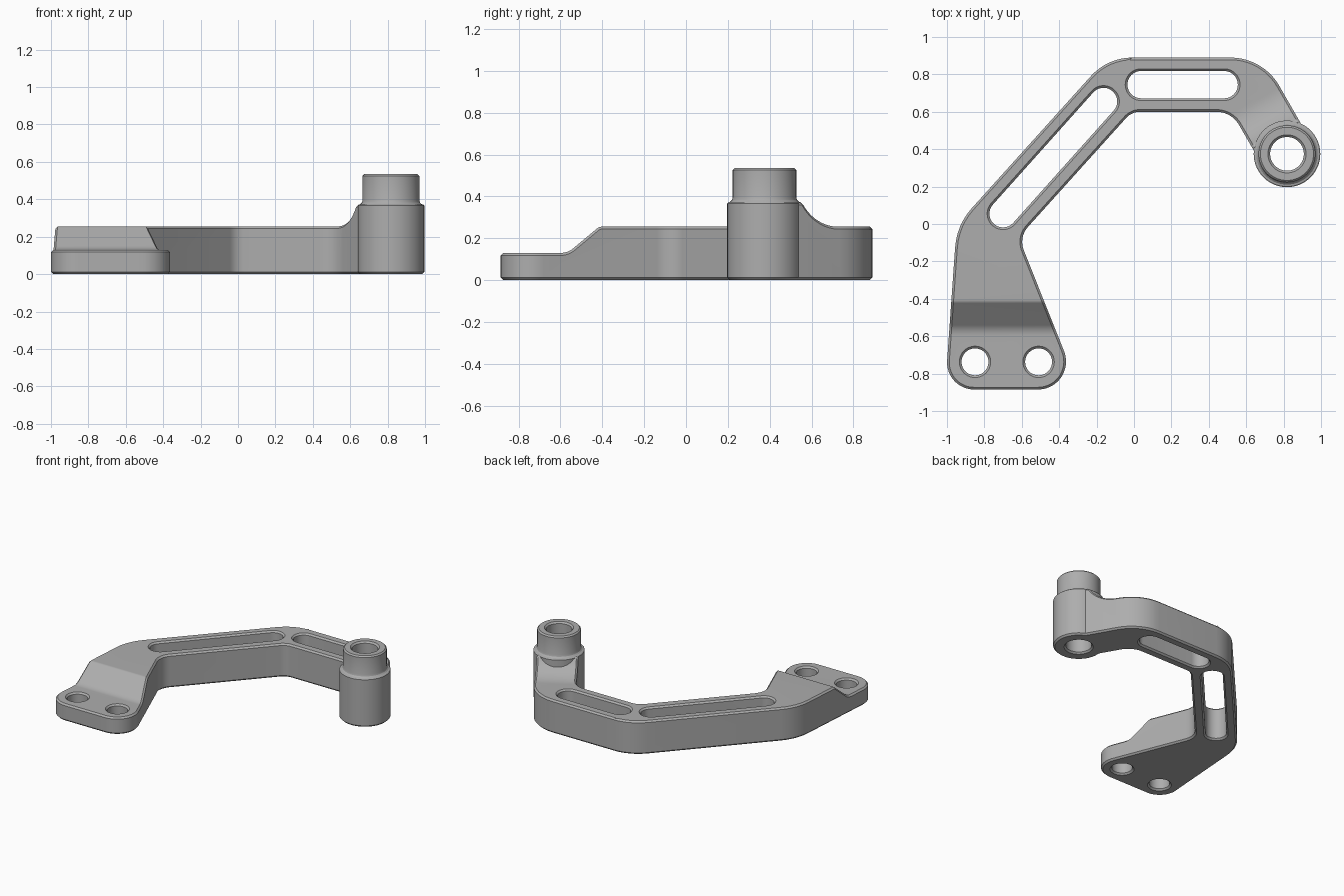
import bpy, bmesh, math
from mathutils import Vector

if "Cube" in bpy.data.objects:
    bpy.data.objects.remove(bpy.data.objects["Cube"])

grey = bpy.data.materials.new("satin grey")
grey.use_nodes = True
GREY = (0.42, 0.42, 0.42, 1)
grey.diffuse_color = GREY
grey.node_tree.nodes["Principled BSDF"].inputs["Base Color"].default_value = GREY

TOP, FOOT, SHOULDER, CHAMFER = 0.255, 0.13, 0.37, 0.012
BOSS = Vector((0.818, 0.375))
ALONG = Vector((0.5, -0.866))     # direction of the arm towards the boss
ACROSS = Vector((0.866, 0.5))


def make(name, bm):
    bmesh.ops.recalc_face_normals(bm, faces=bm.faces)
    mesh = bpy.data.meshes.new(name)
    bm.to_mesh(mesh)
    bm.free()
    mesh.materials.append(grey)
    ob = bpy.data.objects.new(name, mesh)
    bpy.context.collection.objects.link(ob)
    return ob


def prism(name, points, offset):
    """Extrude a closed 3D outline along a vector."""
    bm = bmesh.new()
    face = bm.faces.new([bm.verts.new(p) for p in points])
    ext = bmesh.ops.extrude_face_region(bm, geom=[face])
    verts = [v for v in ext["geom"] if isinstance(v, bmesh.types.BMVert)]
    bmesh.ops.translate(bm, vec=offset, verts=verts)
    return make(name, bm)


def lathe(name, profile, steps=72):
    """Revolve a closed radius/height profile about the boss axis."""
    bm = bmesh.new()
    verts = [bm.verts.new((r, 0, z)) for r, z in profile]
    edges = [bm.edges.new(pair) for pair in zip(verts, verts[1:])]
    bmesh.ops.spin(bm, geom=verts + edges, axis=(0, 0, 1), cent=(0, 0, 0),
                   angle=math.tau, steps=steps)
    bmesh.ops.remove_doubles(bm, verts=bm.verts, dist=1e-4)
    bmesh.ops.translate(bm, vec=BOSS.to_3d(), verts=bm.verts)
    return make(name, bm)


def rounded(corners):
    """Replace each (x, y, radius) corner with a tangent arc."""
    out = []
    for i, (x, y, r) in enumerate(corners):
        p = Vector((x, y))
        if r == 0:
            out.append(p)
            continue
        a = (Vector(corners[i - 1][:2]) - p).normalized()
        b = (Vector(corners[(i + 1) % len(corners)][:2]) - p).normalized()
        half = a.angle(b) / 2
        centre = p + (a + b).normalized() * r / math.sin(half)
        start = p + a * r / math.tan(half) - centre
        end = p + b * r / math.tan(half) - centre
        turn = math.atan2(start.x * end.y - start.y * end.x, start.dot(end))
        n = max(6, round(abs(turn) / math.radians(6)))
        for k in range(n + 1):
            t = turn * k / n
            c, s = math.cos(t), math.sin(t)
            out.append(centre + Vector((c * start.x - s * start.y,
                                        s * start.x + c * start.y)))
    return out


def capsule(a, b, r, n=20):
    """Outline of a slot, or of a round hole when both ends coincide."""
    a, b = Vector(a), Vector(b)
    d = b - a
    base = math.atan2(d.y, d.x) + math.pi / 2
    first = 0 if d.length else 1
    pts = []
    for centre, turn in ((a, base), (b, base + math.pi)):
        for k in range(first, n + 1):
            t = turn + math.pi * k / n
            pts.append(centre + Vector((math.cos(t), math.sin(t))) * r)
    return pts


def apply(ob, kind, **settings):
    mod = ob.modifiers.new(kind.title(), kind)
    for key, value in settings.items():
        setattr(mod, key, value)
    bpy.context.view_layer.objects.active = ob
    bpy.ops.object.modifier_apply(modifier=mod.name)


def boolean(ob, other, operation="DIFFERENCE"):
    apply(ob, "BOOLEAN", object=other, operation=operation, solver="EXACT")
    bpy.data.objects.remove(other)


# Bracket body: rounded plan outline, extruded
inner = BOSS - ACROSS * 0.145
outer = BOSS + ACROSS * 0.145
outline = rounded([
    (-1.01, -0.885, 0.145), (-0.292, -0.885, 0.15), (-0.617, -0.071, 0.12),
    (-0.012, 0.6, 0.1), (0.521, 0.6, 0.14), (inner.x, inner.y, 0),
    (outer.x, outer.y, 0), (0.69, 0.89, 0.3), (-0.141, 0.89, 0.3),
    (-0.948, -0.005, 0.35)])
body = prism("bracket", [p.to_3d() for p in outline], (0, 0, SHOULDER))

# Arm top: flat, then a concave sweep rising to the boss
R, S0 = 0.23, -0.245
sweep = [(-1.5, TOP)]
for k in range(17):
    t = math.radians(66) * k / 16
    sweep.append((S0 + R * math.sin(t), TOP + R * (1 - math.cos(t))))
sweep += [(sweep[-1][0], 0.6), (-1.5, 0.6)]
boolean(body, prism("arm_cutter", [(ALONG * s).to_3d() + Vector((0, 0, z))
                                   for s, z in sweep], (ACROSS * 1.5).to_3d()))

# Strut and foot top: low pad, soft ramp, flat strut
ramp = rounded([(-1.2, FOOT, 0), (-0.565, FOOT, 0.09), (-0.415, TOP, 0.03),
                (1.2, TOP, 0), (1.2, 0.6, 0), (-1.2, 0.6, 0)])
boolean(body, prism("foot_cutter", [(-1.3, p.x, p.y) for p in ramp], (1.6, 0, 0)))

# Lightening slots and mounting holes
for a, b, r in (((-0.70, 0.055), (-0.163, 0.655), 0.073),
                ((0.038, 0.745), (0.482, 0.745), 0.073),
                ((-0.85, -0.737), (-0.85, -0.737), 0.072),
                ((-0.51, -0.737), (-0.51, -0.737), 0.072)):
    boolean(body, prism("slot_cutter", [(p.x, p.y, -0.1) for p in capsule(a, b, r)],
                        (0, 0, 0.8)))

# Chamfer every hard edge
apply(body, "BEVEL", width=CHAMFER, segments=1, limit_method="ANGLE",
      angle_limit=math.radians(50), use_clamp_overlap=False)

# Stepped boss with a chamfered through bore
boss = lathe("boss", [(0, 0), (0.166, 0), (0.178, CHAMFER), (0.178, 0.366),
                      (0.172, 0.372), (0.164, 0.374), (0.156, 0.382),
                      (0.152, 0.395), (0.152, 0.525), (0.142, 0.535), (0, 0.535)])
boolean(body, boss, "UNION")
boolean(body, lathe("bore_cutter", [(0, -0.01), (0.112, -0.01), (0.09, CHAMFER),
                                    (0.09, 0.523), (0.112, 0.545), (0, 0.545)]))

# Smooth curves, crisp edges
bpy.ops.object.select_all(action="DESELECT")
body.select_set(True)
bpy.context.view_layer.objects.active = body
bpy.ops.object.shade_smooth_by_angle(angle=math.radians(25))
